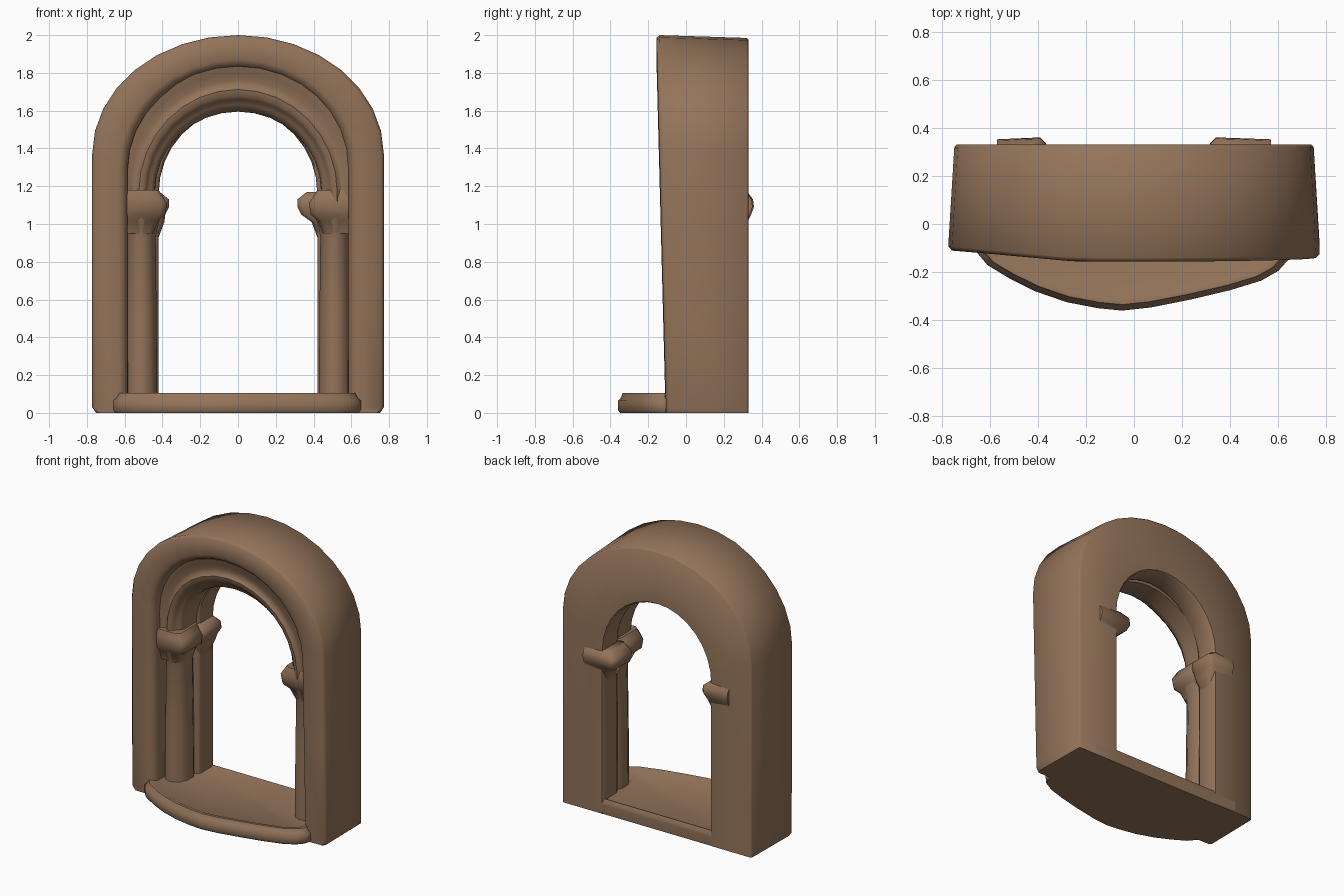
import bpy, bmesh, math

cube = bpy.data.objects.get("Cube")
if cube:
    bpy.data.objects.remove(cube, do_unlink=True)

stone = bpy.data.materials.new("brown_stone")
stone.use_nodes = True
colour = (0.295, 0.175, 0.103, 1)
stone.diffuse_color = colour
shader = stone.node_tree.nodes["Principled BSDF"]
shader.inputs["Base Color"].default_value = colour
shader.inputs["Roughness"].default_value = 0.9


def loft(name, rings, wrap_section=False, wrap_ring=True, angle=50):
    """Skin equal-length rings; close either direction and cap the open ends."""
    bm = bmesh.new()
    rows = [[bm.verts.new(p) for p in ring] for ring in rings]
    n, m = len(rows), len(rows[0])
    for i in range(n if wrap_section else n - 1):
        a, b = rows[i], rows[(i + 1) % n]
        for j in range(m if wrap_ring else m - 1):
            k = (j + 1) % m
            bm.faces.new((a[j], a[k], b[k], b[j]))
    if wrap_section:
        bm.faces.new([r[0] for r in rows])
        bm.faces.new([r[-1] for r in rows])
    else:
        bm.faces.new(rows[0])
        bm.faces.new(rows[-1])
    bmesh.ops.recalc_face_normals(bm, faces=bm.faces)
    mesh = bpy.data.meshes.new(name)
    bm.to_mesh(mesh)
    bm.free()
    mesh.materials.append(stone)
    obj = bpy.data.objects.new(name, mesh)
    bpy.context.collection.objects.link(obj)
    bpy.ops.object.select_all(action='DESELECT')
    obj.select_set(True)
    bpy.context.view_layer.objects.active = obj
    bpy.ops.object.shade_smooth_by_angle(angle=math.radians(angle))
    return obj


def arch(width, spring, top, y, lean=0.0, foot=0.0, tuck=0.0, steps=16):
    """Upright arch line: straight legs, tucked feet and a half-ellipse head."""
    legs = [(width - tuck, foot), (width, foot + 0.03), (width, (foot + spring) / 2)]
    pts = list(legs)
    for i in range(steps + 1):
        t = math.pi * i / steps
        pts.append((width * math.cos(t), spring + (top - spring) * math.sin(t)))
    pts += [(-x, z) for x, z in reversed(legs)]
    # The front leans forward, fading out towards the right-hand side
    return [(x, y - lean * z * min(1, max(0, (x + 0.85) / 0.6)), z) for x, z in pts]


# Outer wall with a soft front rim
LEAN = 0.026
loft("arched_wall", [
    arch(0.737, 1.37, 1.975, 0.33),
    arch(0.747, 1.37, 1.985, 0.32),
    arch(0.772, 1.37, 2.0, -0.088, LEAN, tuck=0.02),
    arch(0.757, 1.36, 1.985, -0.105, LEAN, tuck=0.02),
    arch(0.63, 1.30, 1.87, -0.108, LEAN),
    arch(0.60, 1.30, 1.845, -0.095, LEAN),
    arch(0.585, 1.29, 1.825, -0.06, LEAN),
    arch(0.58, 1.27, 1.80, 0.12),
    arch(0.43, 1.16, 1.61, 0.16),
    arch(0.42, 1.16, 1.605, 0.18),
    arch(0.42, 1.16, 1.605, 0.315),
    arch(0.43, 1.16, 1.615, 0.33),
], wrap_section=True, wrap_ring=False)

# Moulded inner arch: shallow hollow, broad roll and stepped fillets
moulding = [
    (0.60, 1.80, 0.20), (0.60, 1.835, -0.02), (0.575, 1.80, -0.01),
    (0.555, 1.76, 0.005), (0.54, 1.725, 0.0), (0.525, 1.712, -0.015),
    (0.50, 1.68, -0.01), (0.485, 1.66, 0.01), (0.475, 1.645, 0.03),
    (0.46, 1.635, 0.035), (0.445, 1.605, 0.06), (0.44, 1.595, 0.10),
    (0.44, 1.60, 0.24),
]
loft("arch_moulding",
     [arch(w, 1.17 + max(0, w - 0.54) * 1.8, t, y, 0.06, foot=1.12)
      for w, t, y in moulding],
     wrap_section=True, wrap_ring=False)


def slab(name, side, outer, layers):
    """Stacked rounded blocks (inner x, front y, back y, z) tied into the wall."""
    rings = []
    for inner, front, back, z in layers:
        c = 0.025
        outline = [(outer, front), (inner + c, front), (inner, front + c),
                   (inner, back - c), (inner + c, back), (outer, back - 0.008)]
        rings.append([(side * x, y, z) for x, y in outline])
    return loft(name, rings)


# Deep faceted columns and the two imposts on each side
for side, label, reach in ((1, "left", 0.315), (-1, "right", 0.365)):
    rings = []
    for r, z in ((0.088, 0.08), (0.085, 0.5), (0.08, 0.93), (0.088, 0.97), (0.11, 1.05)):
        angles = [math.tau * (k + 0.5) / 10 for k in range(10)]
        rings.append([(side * (0.512 + r * math.cos(a)), 0.075 + 1.3 * r * math.sin(a), z)
                      for a in angles])
    loft(label + "_column", rings)
    slab(label + "_front_impost", side, 0.59, [
        (0.45, -0.03, 0.15, 0.95), (0.42, -0.05, 0.16, 1.02),
        (0.385, -0.075, 0.16, 1.05), (0.375, -0.08, 0.16, 1.11),
        (0.395, -0.08, 0.16, 1.14), (0.42, -0.07, 0.16, 1.18)])
    slab(label + "_back_impost", side, 0.57, [
        (0.42, 0.17, 0.30, 0.93), (0.39, 0.15, 0.325, 1.01),
        (reach + 0.02, 0.14, 0.345, 1.05), (reach, 0.14, 0.36, 1.09),
        (reach, 0.14, 0.355, 1.13), (reach + 0.05, 0.15, 0.325, 1.17)])

# Threshold with a bowed front and stepped lip
front_edge = [(-0.66, -0.11), (-0.61, -0.17), (-0.52, -0.225), (-0.41, -0.28),
              (-0.28, -0.325), (-0.15, -0.35), (-0.05, -0.36), (0.07, -0.347),
              (0.24, -0.313), (0.40, -0.275), (0.53, -0.235), (0.60, -0.195),
              (0.64, -0.15), (0.65, -0.11)]


def threshold(shrink, z, back):
    ring = [(x * (1 - shrink * 0.6), y * (1 - shrink), z) for x, y in front_edge]
    return ring + [(0.6, back, z), (-0.6, back, z)]


loft("threshold", [threshold(*layer) for layer in (
    (0.03, 0.0, 0.328), (0.0, 0.015, 0.33), (0.0, 0.065, 0.33), (0.04, 0.08, 0.33),
    (0.07, 0.105, 0.318), (0.13, 0.105, 0.315), (0.17, 0.097, 0.30))])
